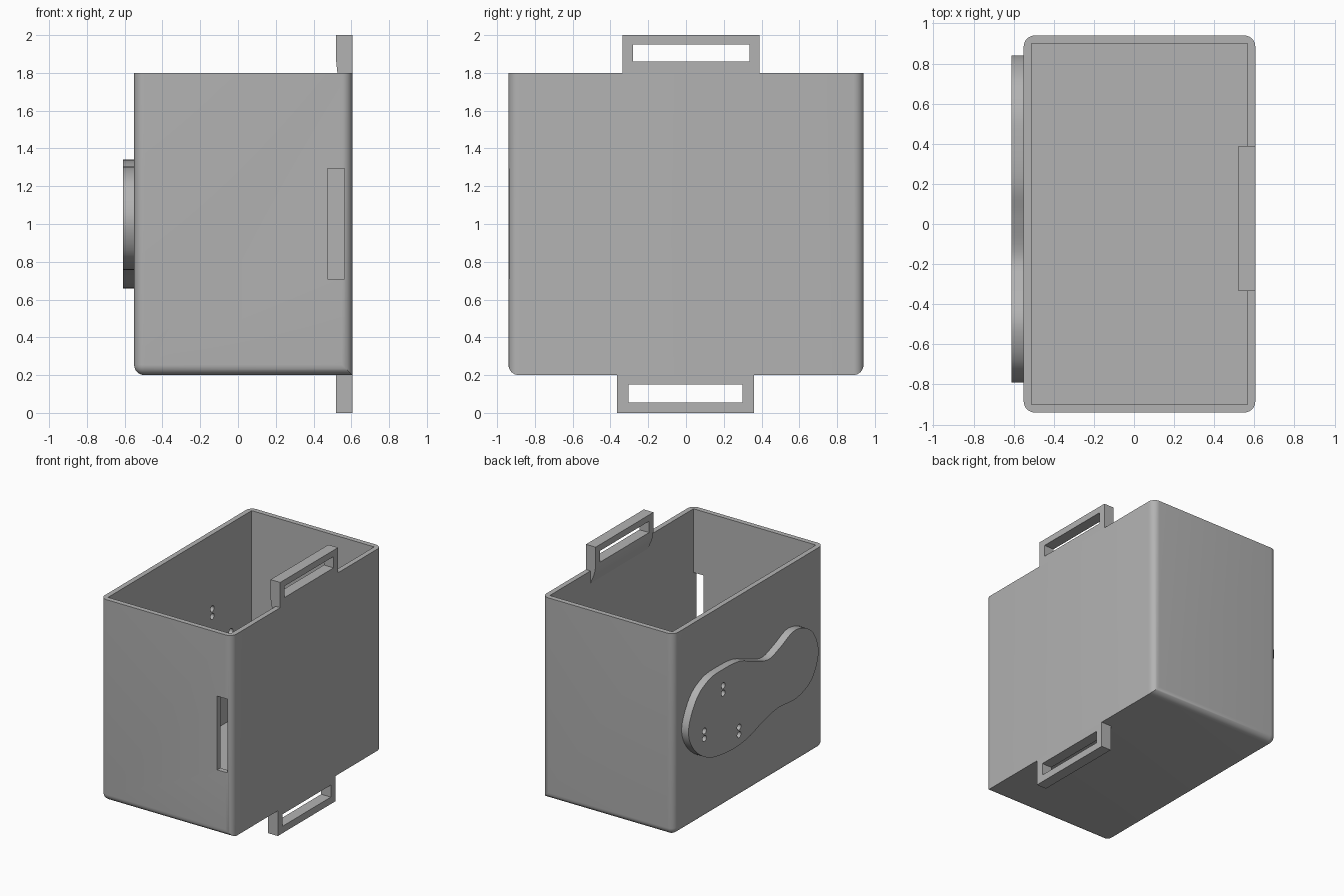
import bpy, bmesh
from mathutils import Vector

if "Cube" in bpy.data.objects:
    bpy.data.objects.remove(bpy.data.objects["Cube"], do_unlink=True)

grey = bpy.data.materials.new("plain grey")
grey.use_nodes = True
grey.diffuse_color = (0.45, 0.45, 0.45, 1)
grey.node_tree.nodes["Principled BSDF"].inputs["Base Color"].default_value = grey.diffuse_color


def make(name, bm):
    bmesh.ops.recalc_face_normals(bm, faces=bm.faces)
    mesh = bpy.data.meshes.new(name)
    bm.to_mesh(mesh)
    bm.free()
    mesh.materials.append(grey)
    ob = bpy.data.objects.new(name, mesh)
    bpy.context.collection.objects.link(ob)
    return ob


def prism(name, points, offset):
    """Extrude a closed outline of 3D points along an offset."""
    bm = bmesh.new()
    face = bm.faces.new([bm.verts.new(p) for p in points])
    new = bmesh.ops.extrude_face_region(bm, geom=[face])["geom"]
    moved = [v for v in new if isinstance(v, bmesh.types.BMVert)]
    bmesh.ops.translate(bm, verts=moved, vec=offset)
    return make(name, bm)


def box(name, lo, hi):
    (x0, y0, z0), (x1, y1, z1) = lo, hi
    base = [(x0, y0, z0), (x1, y0, z0), (x1, y1, z0), (x0, y1, z0)]
    return prism(name, base, (0, 0, z1 - z0))


def cut(ob, cutters):
    for cutter in cutters:
        mod = ob.modifiers.new("cut", "BOOLEAN")
        mod.operation, mod.solver, mod.object = "DIFFERENCE", "EXACT", cutter
        select(ob)
        bpy.ops.object.modifier_apply(modifier=mod.name)


def select(ob):
    bpy.ops.object.select_all(action="DESELECT")
    ob.select_set(True)
    bpy.context.view_layer.objects.active = ob


def smooth_loop(points, steps=6):
    """Closed Catmull-Rom curve through 2D points."""
    pts = [Vector(p) for p in points]
    out = []
    for i in range(len(pts)):
        a, b, c, d = (pts[(i + k - 1) % len(pts)] for k in range(4))
        for s in range(steps):
            t = s / steps
            out.append(b + 0.5 * t * (c - a + t * (2 * a - 5 * b + 4 * c - d
                                                   + t * (3 * (b - c) + d - a))))
    return out


X0, X1, Y, Z0, Z1 = -0.55, 0.605, 0.94, 0.2, 1.8
WALL = 0.04

# Open container: rounded upright edges and bottom edges, sharp bottom edge on the flat +x side
body = box("container", (X0, -Y, Z0), (X1, Y, Z1))
bm = bmesh.new()
bm.from_mesh(body.data)
rounded = []
for e in bm.edges:
    a, b = (v.co for v in e.verts)
    upright = abs(a.z - b.z) > 1
    low = max(a.z, b.z) < 1
    if upright or (low and min(a.x, b.x) < 0):
        rounded.append(e)
bmesh.ops.bevel(bm, geom=rounded, offset=0.055, offset_type="OFFSET",
                segments=8, profile=0.5, affect="EDGES")
bm.to_mesh(body.data)
bm.free()

# Cavity, side slot and screw holes
cavity = box("cavity_cutter", (X0 + WALL, -Y + WALL, Z0 + WALL), (X1 - WALL, Y - WALL, Z1 + 0.2))
slot = box("slot_cutter", (0.475, -1, 0.71), (X1 - WALL, -0.85, 1.295))
holes = []
for y, z in [(0.64, 0.91), (0.405, 1.18), (0.206, 0.775), (-0.575, 1.005)]:
    for dz in (-0.03, 0.03):
        bm = bmesh.new()
        bmesh.ops.create_cone(bm, cap_ends=True, segments=20, radius1=0.024, radius2=0.024, depth=0.4)
        for v in bm.verts:
            v.co = (v.co.z - 0.56, v.co.x + y, v.co.y + z + dz)
        holes.append(make("hole_cutter", bm))
cut(body, [cavity, slot] + holes)

# Raised sole-shaped plate on the -x side
outline = [(0.84, 1.02), (0.74, 1.23), (0.58, 1.325), (0.4, 1.34), (0.2, 1.325), (0.03, 1.26),
           (-0.16, 1.2), (-0.31, 1.24), (-0.5, 1.305), (-0.7, 1.225), (-0.79, 1.03),
           (-0.71, 0.84), (-0.52, 0.76), (-0.28, 0.77), (-0.1, 0.735), (0.1, 0.675),
           (0.32, 0.66), (0.58, 0.705), (0.77, 0.84)]
plate = prism("sole_plate", [(-0.61, y, z) for y, z in smooth_loop(outline)], (0.065, 0, 0))
cut(plate, holes)

# Strap loops above and below, flush with the +x side
top_profile = [(X1, 2), (0.52, 2), (0.52, 1.86), (0.525, 1.81), (0.537, 1.77),
               (0.552, 1.735), (0.565, 1.7), (0.58, 1.7), (0.58, Z1), (X1, Z1)]
top_loop = prism("top_strap_loop", [(x, -0.335, z) for x, z in top_profile], (0, 0.725, 0))
top_gap = box("top_gap_cutter", (0.4, -0.28, 1.86), (0.7, 0.335, 1.95))
cut(top_loop, [top_gap])

bottom_loop = box("bottom_strap_loop", (0.52, -0.365, 0), (X1, 0.36, Z0))
bottom_gap = box("bottom_gap_cutter", (0.4, -0.305, 0.055), (0.7, 0.3, 0.15))
cut(bottom_loop, [bottom_gap])

for helper in [cavity, slot, top_gap, bottom_gap] + holes:
    bpy.data.objects.remove(helper, do_unlink=True)

for part in (body, plate, top_loop, bottom_loop):
    select(part)
    bpy.ops.object.shade_smooth_by_angle(angle=0.6)
